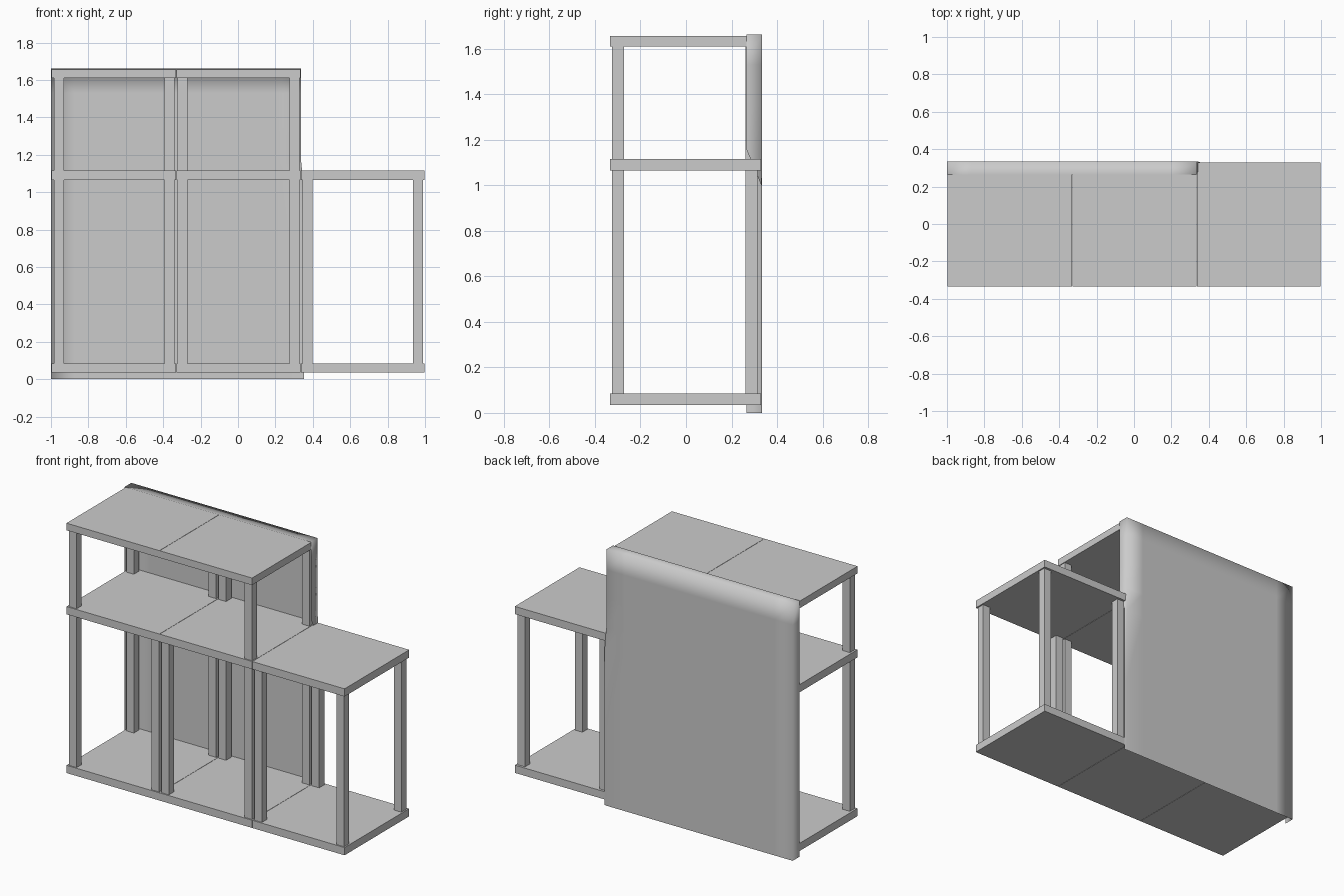
import bpy, bmesh

cube = bpy.data.objects.get("Cube")
if cube:
    bpy.data.objects.remove(cube, do_unlink=True)

grey = bpy.data.materials.new("plain grey")
grey.use_nodes = True
grey.diffuse_color = (0.6, 0.6, 0.6, 1)
grey.node_tree.nodes["Principled BSDF"].inputs["Base Color"].default_value = grey.diffuse_color


def add_object(name, bm):
    mesh = bpy.data.meshes.new(name)
    bm.to_mesh(mesh)
    bm.free()
    mesh.materials.append(grey)
    obj = bpy.data.objects.new(name, mesh)
    bpy.context.collection.objects.link(obj)
    return obj


def box(name, low, high):
    bm = bmesh.new()
    bmesh.ops.create_cube(bm, size=1)
    for v in bm.verts:
        v.co = [(a + b) / 2 + c * (b - a) for a, b, c in zip(low, high, v.co)]
    return add_object(name, bm)


# Shelf slabs: three bays wide at the two lower levels, two bays on top
bays = [(-0.998, -0.331), (-0.329, 0.334), (0.336, 0.998)]
levels = [("bottom", 0.035, 0.085, 3), ("middle", 1.065, 1.115, 3), ("top", 1.61, 1.656, 2)]
for level, z0, z1, count in levels:
    for i, (x0, x1) in enumerate(bays[:count]):
        box(f"{level}_shelf_{i + 1}", (x0, -0.333, z0), (x1, 0.33, z1))

# Posts near both ends of every bay; the upper front has only the outer two
FRONT, BACK = (-0.325, -0.273), (0.262, 0.315)
post_x = [-0.958, -0.367, -0.296, 0.302, 0.372, 0.962]


def posts(name, xs, depth, z0, z1):
    for i, x in enumerate(xs):
        box(f"{name}_post_{i + 1}", (x - 0.027, depth[0], z0), (x + 0.027, depth[1], z1))


posts("lower_front", post_x, FRONT, 0.085, 1.065)
posts("lower_back", post_x, BACK, 0.085, 1.065)
posts("upper_front", [post_x[0], post_x[3]], FRONT, 1.115, 1.61)
posts("upper_back", post_x[:4], BACK, 1.115, 1.61)

# Thin back cover with folded top and sides; the right fold opens flat lower down
LEFT, RIGHT, TOP, REAR, FOLD = -1.0, 0.338, 1.662, 0.334, 0.265
rows = [0, 0.5, 1.0, 1.16, 1.35, 1.53, TOP]
columns = [LEFT, LEFT + 0.13, RIGHT - 0.13, RIGHT]
bm = bmesh.new()
grid = []
for z in rows:
    edge = (RIGHT + 0.016, 0.331, z) if z < 1.1 else (RIGHT, FOLD, z)
    points = [(LEFT, FOLD, z)] + [(x, REAR, z) for x in columns] + [edge]
    grid.append([bm.verts.new(p) for p in points])
for a, b in zip(grid, grid[1:]):
    for i in range(len(a) - 1):
        bm.faces.new((a[i + 1], a[i], b[i], b[i + 1]))
rear_top = grid[-1]
fold = [rear_top[0]] + [bm.verts.new((x, FOLD, TOP)) for x in columns[1:-1]] + [rear_top[-1]]
for i in range(len(fold) - 1):
    bm.faces.new((rear_top[i + 2], rear_top[i + 1], fold[i], fold[i + 1]))
bmesh.ops.recalc_face_normals(bm, faces=bm.faces)
if sum(f.normal.y * f.calc_area() for f in bm.faces) < 0:
    bmesh.ops.reverse_faces(bm, faces=bm.faces)
for f in bm.faces:
    f.smooth = True
add_object("back_cover", bm)
